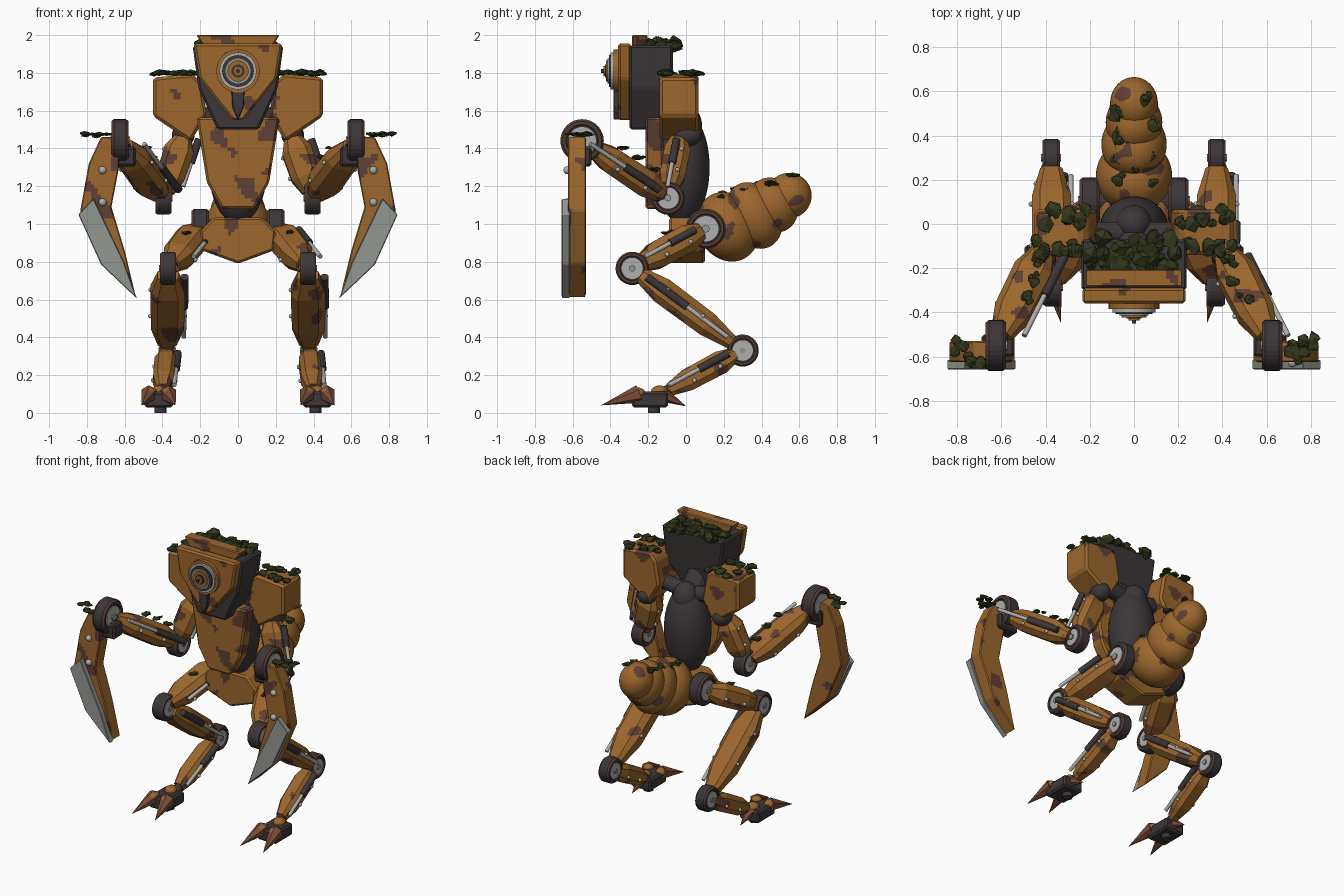
import bpy, bmesh, math, random
from mathutils import Vector, Matrix, noise

if "Cube" in bpy.data.objects:
    bpy.data.objects.remove(bpy.data.objects["Cube"])

random.seed(4)
V = Vector

def mat(name, r, g, b):
    m = bpy.data.materials.new(name)
    m.diffuse_color = (r, g, b, 1)
    m.use_nodes = True
    m.node_tree.nodes["Principled BSDF"].inputs["Base Color"].default_value = m.diffuse_color
    return m

ORANGE = mat("orange paint", .33, .135, .026)
RUST = mat("rust", .115, .05, .033)
DARK = mat("dark metal", .046, .037, .039)
TYRE = mat("brown rim", .085, .047, .037)
BLADE = mat("blade steel", .29, .31, .28)
STEEL = mat("light steel", .42, .43, .42)
CLAW = mat("claw rust", .20, .075, .042)
MOSS = mat("moss", .034, .040, .011)
MOSS2 = mat("dark moss", .020, .024, .008)

def finish(name, bm, mats, rule=None, smooth=False):
    bmesh.ops.recalc_face_normals(bm, faces=bm.faces)
    for f in bm.faces:
        f.smooth = smooth
        if rule:
            f.material_index = rule(f)
    me = bpy.data.meshes.new(name)
    bm.to_mesh(me)
    bm.free()
    for m in mats:
        me.materials.append(m)
    ob = bpy.data.objects.new(name, me)
    bpy.context.collection.objects.link(ob)
    return ob

def rusty(f):
    return int(noise.noise(f.calc_center_median() * 8.5 + V((3, 7, 1))) > .36)

def rusted(name, bm, step=.018):
    """Slice the part into a fine grid so that rust patches can be picked by noise."""
    for ax in range(3):
        lo = min(v.co[ax] for v in bm.verts)
        hi = max(v.co[ax] for v in bm.verts)
        n = V((0, 0, 0))
        n[ax] = 1
        for i in range(1, int((hi - lo) / step) + 1):
            bmesh.ops.bisect_plane(bm, geom=bm.verts[:] + bm.edges[:] + bm.faces[:],
                                   plane_co=n * (lo + i * step + .0007), plane_no=n)
    return finish(name, bm, [ORANGE, RUST], rusty)

def prism(pts, y0, y1, bevel=.012):
    """Front-view (x, z) outline extruded from y0 to y1."""
    bm = bmesh.new()
    f = bm.faces.new([bm.verts.new((x, y0, z)) for x, z in pts])
    r = bmesh.ops.extrude_face_region(bm, geom=[f])
    for v in r["geom"]:
        if isinstance(v, bmesh.types.BMVert):
            v.co.y = y1
    bmesh.ops.recalc_face_normals(bm, faces=bm.faces)
    if bevel:
        bmesh.ops.bevel(bm, geom=bm.edges[:], offset=bevel, segments=1, affect='EDGES')
    return bm

def box(x0, x1, z0, z1, y0, y1, bevel=.012):
    return prism([(x0, z0), (x1, z0), (x1, z1), (x0, z1)], y0, y1, bevel)

def rod(name, a, b, r, m, r2=None, seg=16):
    a, b = V(a), V(b)
    bm = bmesh.new()
    q = (b - a).to_track_quat('Z', 'Y').to_matrix().to_4x4()
    bmesh.ops.create_cone(bm, cap_ends=True, segments=seg, radius1=r, radius2=r if r2 is None else r2,
                          depth=(b - a).length, matrix=Matrix.Translation((a + b) / 2) @ q)
    return finish(name, bm, [m])

def ball(name, c, rad, mats, tilt=0, rule=None, u=40, v=28):
    bm = bmesh.new()
    bmesh.ops.create_uvsphere(bm, u_segments=u, v_segments=v, radius=1,
                              matrix=Matrix.Translation(c) @ Matrix.Rotation(tilt, 4, 'X') @ Matrix.Diagonal((*rad, 1)))
    return finish(name, bm, mats, rule, True)

def limb(name, a, b, w, t):
    """Armoured segment: octagonal section swelling in the middle, with a dark core."""
    a, b = V(a), V(b)
    d = (b - a).normalized()
    sx = (V((1, 0, 0)) - d * d.x).normalized()
    sy = d.cross(sx)
    bm = bmesh.new()
    rings = []
    for k, s in ((.08, .6), (.27, 1), (.68, .95), (.9, .55)):
        p = a.lerp(b, k)
        rings.append([bm.verts.new(p + sx * (w * s * i) + sy * (t * s * j)) for i, j in
                      ((1, .5), (.6, 1), (-.6, 1), (-1, .5), (-1, -.5), (-.6, -1), (.6, -1), (1, -.5))])
    for r, q in zip(rings, rings[1:]):
        for i in range(8):
            bm.faces.new((r[i], r[(i + 1) % 8], q[(i + 1) % 8], q[i]))
    bm.faces.new(rings[0])
    bm.faces.new(rings[-1])
    rusted(name, bm)
    rod(name + "_core", a, b, min(w, t) * .5, DARK)
    for k in (.3, .62):
        for s in (-1, 1):
            ball(name + "_rivet", a.lerp(b, k) - sy * t * .3 + sx * w * s, (.012,) * 3, [STEEL], u=10, v=6)

def piston(name, a, b, off, lo=.15, hi=.88):
    """Dark sleeve and steel rod on the +x side of a limb."""
    o = V((off, -.01, .02))
    p, m, e = (V(a).lerp(V(b), k) + o for k in (lo, (lo + hi) / 2, hi))
    rod(name + "_sleeve", p, m, .021, DARK)
    rod(name + "_rod", m, e, .012, STEEL)

def wheel(name, c, r, w):
    """Joint drum turning on x: rounded dark tyre, brown rim, steel hub."""
    bm = bmesh.new()
    prof = [(0, w * .8), (r * .72, w * .8), (r * .75, w), (r * .9, w), (r, w * .7)]
    prof += [(p, -q) for p, q in reversed(prof)]
    vs = [bm.verts.new((q, 0, p)) for p, q in prof]
    es = [bm.edges.new(e) for e in zip(vs, vs[1:])]
    bmesh.ops.spin(bm, geom=vs + es, cent=(0, 0, 0), axis=(1, 0, 0), angle=math.tau, steps=32)
    bmesh.ops.remove_doubles(bm, verts=bm.verts, dist=1e-5)
    bmesh.ops.translate(bm, verts=bm.verts, vec=c)
    def rule(f):
        m = f.calc_center_median() - V(c)
        return int(abs(m.x) > w * .82 and math.hypot(m.y, m.z) > r * .6)
    finish(name, bm, [DARK, TYRE], rule)
    x = V((w * .95, 0, 0))
    rod(name + "_hub", V(c) - x, V(c) + x, r * .64, STEEL, seg=24)
    rod(name + "_bolt", V(c) - x * 1.2, V(c) + x * 1.2, r * .2, BLADE, seg=8)

def moss(name, spots, r=.036, flat=.4):
    """Jagged flattened clumps."""
    bm = bmesh.new()
    for p in spots:
        for _ in range(3):
            k = r * random.uniform(.6, 1.1)
            c = V(p) + V((random.uniform(-r, r), random.uniform(-r, r), random.uniform(-.2, .2) * r))
            for v in bmesh.ops.create_icosphere(bm, subdivisions=1, radius=1)["verts"]:
                v.co *= random.uniform(.65, 1.3)
                v.co = V((v.co.x * k, v.co.y * k, v.co.z * k * flat)) + c
    finish(name, bm, [MOSS, MOSS2], lambda f: int(random.random() < .35))

# head: dark housing, face plate, brow lid, planted top
bm = prism([(-.24, 1.945), (.24, 1.945), (.21, 1.72), (.11, 1.5), (-.11, 1.5), (-.21, 1.72)], -.30, -.07)
for v in bm.verts:
    if v.co.z < 1.6 and v.co.y > -.15:
        v.co.y -= .07
finish("head_housing", bm, [DARK])
rusted("face_plate", prism([(-.235, 1.955), (.235, 1.955), (.205, 1.77), (.03, 1.55), (-.03, 1.55), (-.205, 1.77)], -.36, -.29))
rusted("brow_lid", prism([(-.22, 2), (.22, 2), (.18, 1.94), (-.18, 1.94)], -.285, -.205, .006))
finish("snout_strip", prism([(-.035, 1.72), (.035, 1.72), (.03, 1.62), (0, 1.55), (-.03, 1.62)], -.385, -.34, .004), [DARK])
moss("head_moss", [(x * .052, y, 1.95) for x in range(-4, 5) if abs(x) < 4 for y in (-.17, -.11)], .045, .7)

# eye: stacked rings
for n, r, y, m in (("housing", .115, -.385, ORANGE), ("outer_ring", .098, -.40, STEEL), ("dark_ring", .084, -.408, DARK),
                   ("inner_ring", .066, -.415, BLADE), ("iris", .056, -.423, ORANGE), ("gap", .035, -.428, DARK),
                   ("lens", .026, -.436, ORANGE), ("pupil", .010, -.45, DARK)):
    rod("eye_" + n, (0, -.33, 1.81), (0, y, 1.81), r, m, seg=28)

# torso
ball("torso_core", (0, -.02, 1.3), (.155, .145, .30), [DARK])
ball("neck", (0, .0, 1.52), (.085, .085, .11), [DARK])
rod("neck_post", (0, -.04, 1.5), (0, -.18, 1.66), .08, DARK)
rusted("chest_plate", prism([(-.22, 1.565), (.22, 1.565), (.165, 1.22), (.085, 1.08), (-.085, 1.08), (-.165, 1.22)], -.215, -.12))
rusted("pelvis", prism([(-.13, 1.035), (.13, 1.035), (.2, .96), (.19, .86), (0, .79), (-.19, .86), (-.2, .96)], -.09, .1))
rod("hip_axle", (-.22, .105, .975), (.22, .105, .975), .05, DARK)

# abdomen: overlapping swollen segments
for i, (y, z, rx, ra, rp) in enumerate(((.22, .985, .172, .16, .19), (.36, 1.045, .148, .14, .185),
                                       (.46, 1.10, .128, .13, .15), (.545, 1.15, .108, .12, .12))):
    ball("abdomen_segment_%d" % (i + 1), (0, y, z), (rx, ra, rp), [ORANGE, RUST], math.radians(28), rusty, 72, 48)
moss("abdomen_moss", [(x, y, 1.185 + .27 * (y - .26) - 4 * x * x) for x, y in
                      ((.05, .57), (-.07, .5), (.07, .44), (-.05, .4), (-.07, .32), (.06, .32), (0, .28), (-.05, .2), (.08, .19))], .03, .45)

for s, side in ((-1, "left_"), (1, "right_")):
    P = lambda x, y, z: V((s * x, y, z))
    X = lambda pts: [(s * x, z) for x, z in pts]

    # shoulder block
    rusted(side + "shoulder", prism(X([(.45, 1.775), (.24, 1.795), (.195, 1.75), (.165, 1.58), (.25, 1.435), (.45, 1.57)]), -.14, .065, .015))
    ball(side + "shoulder_joint", P(.29, .01, 1.47), (.06, .075, .06), [DARK])
    rod(side + "collar_bar", P(.05, -.04, 1.55), P(.25, -.04, 1.58), .05, DARK)
    moss(side + "shoulder_moss", [P(x + random.uniform(-.02, .02), y, 1.80) for x in (.24, .32, .42) for y in (-.10, .03)], .038, .45)

    # arm
    sh, el, wr = P(.28, -.03, 1.48), P(.395, -.095, 1.137), P(.625, -.55, 1.44)
    limb(side + "upper_arm", sh, el, .08, .07)
    limb(side + "forearm", el, wr, .088, .072)
    piston(side + "upper_arm_piston", sh, el, .09)
    piston(side + "forearm_piston", el, wr, .10, .08, .88)
    wheel(side + "elbow", el, .088, .042)
    wheel(side + "wrist", wr, .115, .046)
    finish(side + "wrist_block", box(.54 * s, .69 * s, 1.305, 1.41, -.60, -.50), [DARK])
    moss(side + "forearm_moss", [P(.45, -.25, 1.35), P(.50, -.33, 1.40), P(.43, -.17, 1.29)], .025, .45)

    # scythe blade with steel cutting plate
    rusted(side + "scythe", prism(X([(.63, 1.46), (.725, 1.46), (.79, 1.32), (.835, 1.07), (.72, .79), (.54, .61),
                                     (.60, .86), (.67, 1.09), (.63, 1.3)]), -.625, -.53, .006))
    finish(side + "cutting_edge", prism(X([(.765, 1.135), (.845, 1.05), (.725, .785), (.535, .605), (.605, .80)]), -.658, -.615, .004), [BLADE])
    for z in (1.285, 1.115):
        ball(side + "scythe_rivet", P(.717, -.628, z), (.021,) * 3, [STEEL], u=14, v=8)
    moss(side + "scythe_moss", [P(.76, -.57, 1.47), P(.73, -.60, 1.475), P(.79, -.55, 1.475)], .034, .4)

    # leg
    hip, kn, an, ft = P(.2, .105, .975), P(.37, -.285, .765), P(.375, .30, .33), P(.40, -.13, .10)
    limb(side + "thigh", hip, kn, .085, .075)
    limb(side + "shin", kn, an, .092, .07)
    limb(side + "foot_shank", an, ft, .06, .062)
    piston(side + "thigh_piston", hip, kn, .10, .12, .8)
    piston(side + "shin_piston", kn, an, .088)
    piston(side + "shank_piston", an, ft, .06)
    wheel(side + "hip", hip, .105, .046)
    wheel(side + "knee", kn, .088, .042)
    wheel(side + "ankle", an, .085, .04)
    moss(side + "thigh_moss", [P(.29, -.1, .955)], .025, .45)

    # foot: block, pad, knuckles, claws
    finish(side + "foot_block", box(.345 * s, .495 * s, .028, .112, -.285, -.095), [DARK])
    rod(side + "foot_pad", P(.41, -.17, 0), P(.41, -.17, .05), .032, DARK)
    for dx in (-.05, .05):
        ball(side + "knuckle", P(.42 + dx, -.26, .105), (.036, .045, .03), [ORANGE], u=16, v=10)
        rod(side + "front_claw", P(.42 + dx, -.25, .10), P(.42 + dx * 1.8, -.45, .04), .048, CLAW, 0, 6)
    ball(side + "heel_knuckle", P(.42, -.14, .115), (.04, .045, .03), [ORANGE], u=16, v=10)
    rod(side + "heel_claw", P(.42, -.13, .10), P(.42, 0, .035), .042, CLAW, 0, 6)
